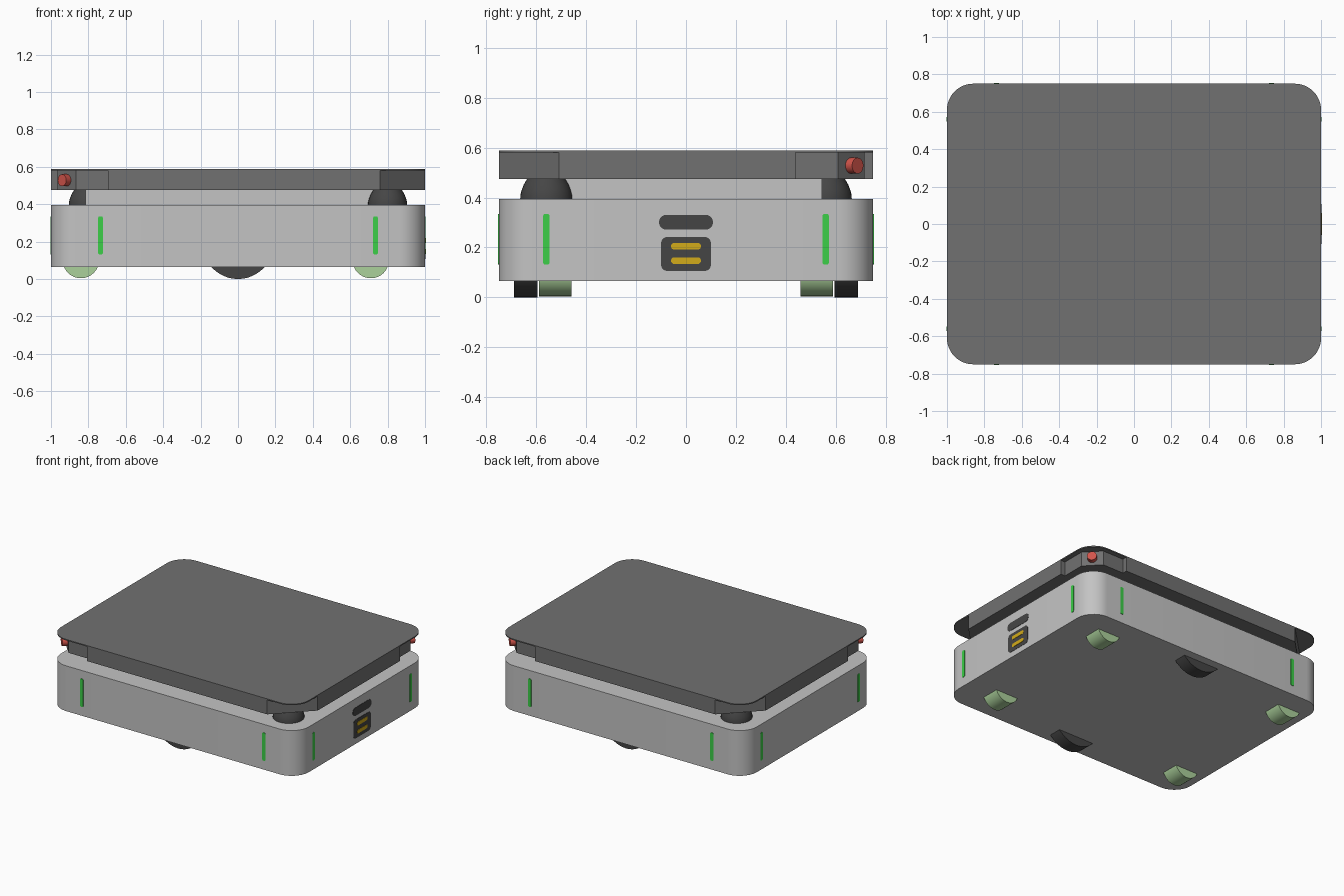
import bpy, bmesh, math
from mathutils import Matrix, Vector

if "Cube" in bpy.data.objects:
    bpy.data.objects.remove(bpy.data.objects["Cube"])


def material(name, rgb):
    m = bpy.data.materials.new(name)
    m.diffuse_color = (*rgb, 1)
    m.use_nodes = True
    m.node_tree.nodes["Principled BSDF"].inputs["Base Color"].default_value = m.diffuse_color
    return m


GREY = material("light_grey", (0.55, 0.55, 0.55))
DECK = material("deck_grey", (0.165, 0.165, 0.165))
DARK = material("dark_rubber", (0.06, 0.06, 0.06))
GREEN = material("signal_green", (0.045, 0.62, 0.065))
YELLOW = material("contact_yellow", (0.65, 0.41, 0.01))
SAGE = material("caster_green", (0.41, 0.64, 0.33))
RED = material("button_red", (0.65, 0.09, 0.07))


def finish(name, bm, mat, matrix=Matrix()):
    bmesh.ops.recalc_face_normals(bm, faces=bm.faces)
    bm.transform(matrix)
    mesh = bpy.data.meshes.new(name)
    bm.to_mesh(mesh)
    bm.free()
    mesh.materials.append(mat)
    mesh.shade_smooth()
    mesh.set_sharp_from_angle(angle=math.radians(30))
    obj = bpy.data.objects.new(name, mesh)
    bpy.context.collection.objects.link(obj)
    return obj


def prism(name, outline, z0, z1, mat, matrix=Matrix()):
    """Extrude a closed 2D outline from z0 to z1."""
    bm = bmesh.new()
    face = bm.faces.new([bm.verts.new((x, y, z0)) for x, y in outline])
    out = bmesh.ops.extrude_face_region(bm, geom=[face])
    top = [v for v in out["geom"] if isinstance(v, bmesh.types.BMVert)]
    bmesh.ops.translate(bm, verts=top, vec=(0, 0, z1 - z0))
    return finish(name, bm, mat, matrix)


def circle(r, n=32):
    return [(r * math.cos(2 * math.pi * i / n), r * math.sin(2 * math.pi * i / n)) for i in range(n)]


def rounded_rect(hx, hy, r, n=8):
    pts = []
    for k, (sx, sy) in enumerate([(1, 1), (-1, 1), (-1, -1), (1, -1)]):
        for i in range(n + 1):
            a = math.pi / 2 * (k + i / n)
            pts.append((sx * (hx - r) + r * math.cos(a), sy * (hy - r) + r * math.sin(a)))
    return pts


def facing(angle, position):
    """Stand an outline upright, facing the front turned by angle about z."""
    return (Matrix.Translation(Vector(position))
            @ Matrix.Rotation(math.radians(angle), 4, 'Z')
            @ Matrix.Rotation(math.pi / 2, 4, 'X'))


def dome(name, x, y):
    """Revolved sensor housing."""
    profile = [(0.105, 0.39), (0.104, 0.41), (0.099, 0.43), (0.090, 0.453), (0.076, 0.477)]
    bm = bmesh.new()
    rings = [[bm.verts.new((x + px, y + py, z)) for px, py in circle(r)] for r, z in profile]
    for low, high in zip(rings, rings[1:]):
        for i in range(32):
            j = (i + 1) % 32
            bm.faces.new((low[i], low[j], high[j], high[i]))
    bm.faces.new(rings[0])
    bm.faces.new(rings[-1])
    finish(name, bm, DARK)


# Body, riser and lid
prism("body", rounded_rect(1, 0.75, 0.14, 12), 0.065, 0.395, GREY)
prism("riser", [(-0.815, -0.545), (0.815, -0.545), (0.815, 0.545), (-0.815, 0.545)], 0.39, 0.48, GREY)
prism("lid", rounded_rect(1, 0.75, 0.14, 12), 0.58, 0.588, DECK)

# Deck: two chamfered corners and two stepped corners, half turned by 180 degrees
half = [(0.76, -0.75), (1, -0.51), (1, 0.44), (0.965, 0.44),
        (0.965, 0.61), (0.865, 0.715), (0.695, 0.715), (0.695, 0.75)]
prism("deck", half + [(-x, -y) for x, y in half], 0.475, 0.58, DECK)

# Corner sensors and stop buttons on opposite corners
for s, label in ((1, "a"), (-1, "b")):
    dome(f"sensor_{label}", 0.8 * s, -0.56 * s)
    prism(f"stop_button_{label}", circle(0.032, 24), -0.01, 0.037, RED,
          facing(135 if s > 0 else -45, (0.915 * s, 0.6625 * s, 0.528)))

# Signal light strips on all four sides
strip = rounded_rect(0.0125, 0.102, 0.008, 4)
for s in (-1, 1):
    for t in (-1, 1):
        prism("light_strip", strip, -0.003, 0.003, GREEN,
              facing(0 if t < 0 else 180, (0.735 * s, 0.75 * t, 0.233)))
        prism("light_strip", strip, -0.003, 0.003, GREEN,
              facing(90 * t, (1.0 * t, 0.56 * s, 0.233)))

# Charging port on the right side
prism("port_slot", rounded_rect(0.108, 0.03, 0.0299), -0.003, 0.002, DARK, facing(90, (1, 0, 0.301)))
prism("port_panel", rounded_rect(0.1, 0.068, 0.025), -0.003, 0.002, DARK, facing(90, (1, 0, 0.174)))
for z in (0.147, 0.205):
    prism("port_contact", rounded_rect(0.06, 0.0135, 0.0134), -0.003, 0.004, YELLOW, facing(90, (1, 0, z)))

# Drive wheels and casters
for s in (-1, 1):
    prism("drive_wheel", circle(0.19, 48), -0.047, 0.047, DARK, facing(0, (0, 0.6425 * s, 0.19)))
    for x in (-0.84, 0.71):
        prism("caster", circle(0.0975), -0.065, 0.065, SAGE, facing(0, (x, 0.525 * s, 0.1015)))
